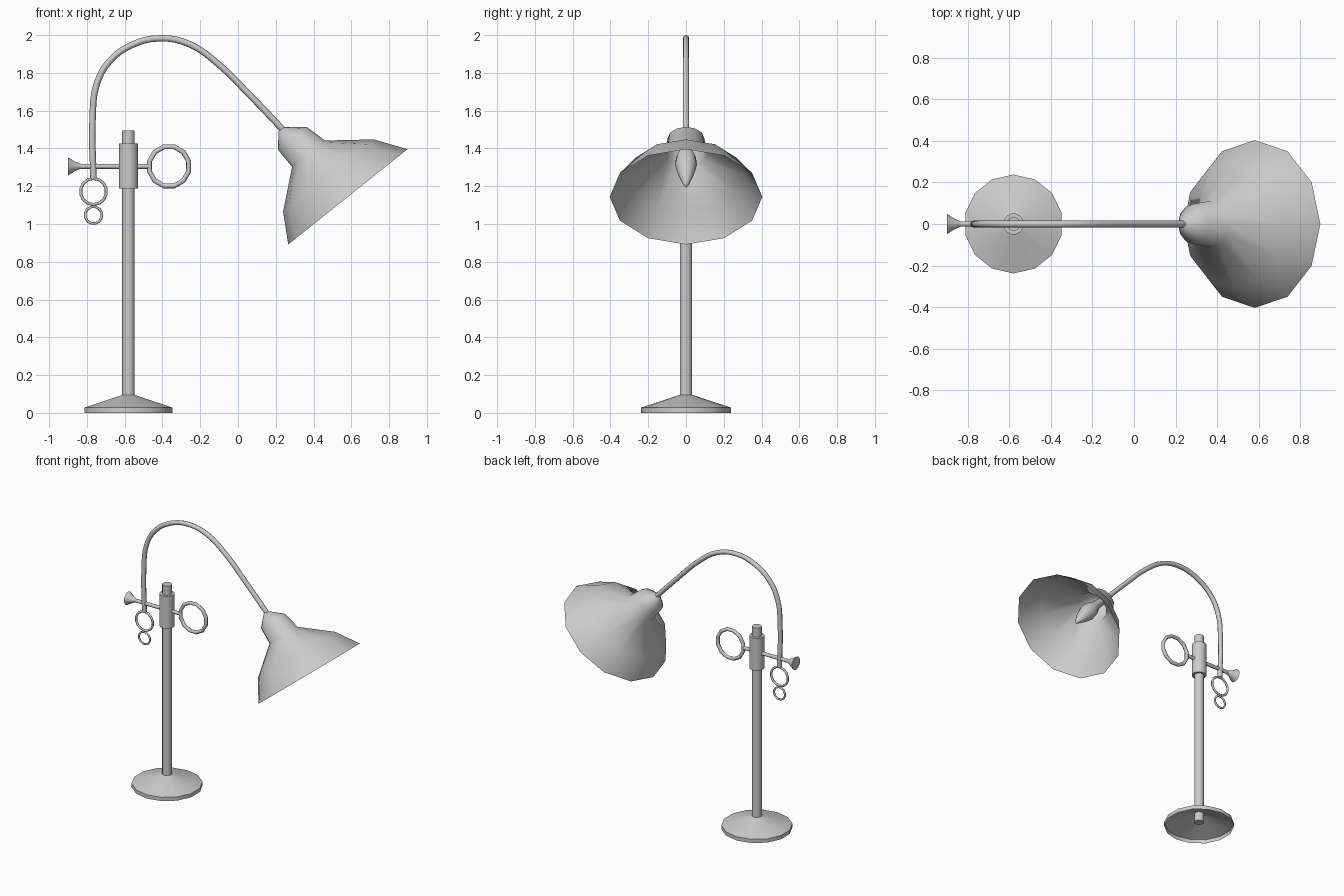
import bpy, bmesh, math
from mathutils import Vector

if "Cube" in bpy.data.objects:
    bpy.data.objects.remove(bpy.data.objects["Cube"])


def finish(ob, angle):
    bpy.ops.object.select_all(action='DESELECT')
    bpy.context.view_layer.objects.active = ob
    ob.select_set(True)
    bpy.ops.object.shade_smooth_by_angle(angle=math.radians(angle))


def lathe(name, profile, origin, axis, side, n=14, turn=0.0, angle=40):
    """Spin (height, radius, sideways shift) points about an axis; heights rise."""
    a, u, o = Vector(axis).normalized(), Vector(side).normalized(), Vector(origin)
    v = a.cross(u)
    bm = bmesh.new()
    rings = []
    for p in profile:
        s, r = p[0], p[1]
        shift = p[2] if len(p) > 2 else 0.0
        rings.append([bm.verts.new(o + a * s
                      + u * (shift + r * math.cos(turn + math.tau * i / n))
                      + v * (r * math.sin(turn + math.tau * i / n))) for i in range(n)])
    for low, high in zip(rings, rings[1:]):
        for i in range(n):
            j = (i + 1) % n
            bm.faces.new((low[i], low[j], high[j], high[i]))
    bmesh.ops.remove_doubles(bm, verts=bm.verts, dist=1e-5)
    me = bpy.data.meshes.new(name)
    bm.to_mesh(me)
    bm.free()
    ob = bpy.data.objects.new(name, me)
    bpy.context.collection.objects.link(ob)
    finish(ob, angle)
    return ob


def ring(name, x, z, major, minor, n=12):
    bpy.ops.mesh.primitive_torus_add(major_radius=major, minor_radius=minor,
                                     major_segments=n, minor_segments=8,
                                     location=(x, 0, z),
                                     rotation=(math.pi / 2, math.pi / n, 0))
    ob = bpy.context.object
    ob.name = name
    finish(ob, 60)


X = -0.58
Z, XD = (0, 0, 1), (1, 0, 0)

# Hollow base dish and stepped post
lathe("base", [(0, 0.238), (0.028, 0.238), (0.095, 0.034)], (X, 0, 0), Z, XD,
      14, math.pi / 14)
lathe("post", [(0.03, 0), (0.03, 0.033), (1.495, 0.033), (1.495, 0)], (X, 0, 0), Z, XD)
lathe("collar", [(1.188, 0), (1.188, 0.051), (1.427, 0.051), (1.427, 0)], (X, 0, 0), Z, XD)

# Crossbar with a flared knob and a large ring handle
lathe("crossbar", [(-0.84, 0), (-0.84, 0.013), (-0.475, 0.013), (-0.475, 0)],
      (0, 0, 1.305), XD, Z, 10)
lathe("knob", [(-0.9, 0), (-0.9, 0.048), (-0.865, 0.026), (-0.835, 0.014), (-0.835, 0)],
      (0, 0, 1.305), XD, Z, 12)
ring("large_ring", -0.365, 1.305, 0.107, 0.013)

# Two small rings hanging from the arm
ring("middle_ring", -0.765, 1.172, 0.069, 0.008, 14)
ring("small_ring", -0.765, 1.047, 0.045, 0.007)

# Gooseneck arm
path = [(-0.765, 1.24), (-0.77, 1.555), (-0.748, 1.74), (-0.68, 1.862), (-0.557, 1.95),
        (-0.41, 1.983), (-0.257, 1.952), (-0.1, 1.843), (0.06, 1.685), (0.24, 1.497)]
cu = bpy.data.curves.new("arm", 'CURVE')
cu.dimensions = '3D'
cu.bevel_depth = 0.017
cu.bevel_resolution = 2
cu.resolution_u = 4
cu.use_fill_caps = True
sp = cu.splines.new('BEZIER')
sp.bezier_points.add(len(path) - 1)
for bp, (x, z) in zip(sp.bezier_points, path):
    bp.co = (x, 0, z)
    bp.handle_left_type = bp.handle_right_type = 'AUTO'
sp.use_smooth = True
bpy.context.collection.objects.link(bpy.data.objects.new("arm", cu))

# Tilted twelve-sided shade with its cap, and the teardrop bulb inside
centre, axis, side = (0.583, 0, 1.145), (-0.624, 0, 0.781), (0.781, 0, 0.624)
lathe("shade", [(0, 0.404, -0.002), (0.152, 0.307, -0.012), (0.308, 0.112, -0.022),
                (0.425, 0.097, -0.038), (0.5, 0.018, -0.055), (0.5, 0, -0.055)],
      centre, axis, side, 12, 0, 65)
lathe("bulb", [(0.075, 0, -0.02), (0.1, 0.016, -0.02), (0.17, 0.043, -0.022),
               (0.235, 0.058, -0.025), (0.29, 0.052, -0.028), (0.34, 0.032, -0.03),
               (0.45, 0.026, -0.042)], centre, axis, side, 12, 0, 65)
